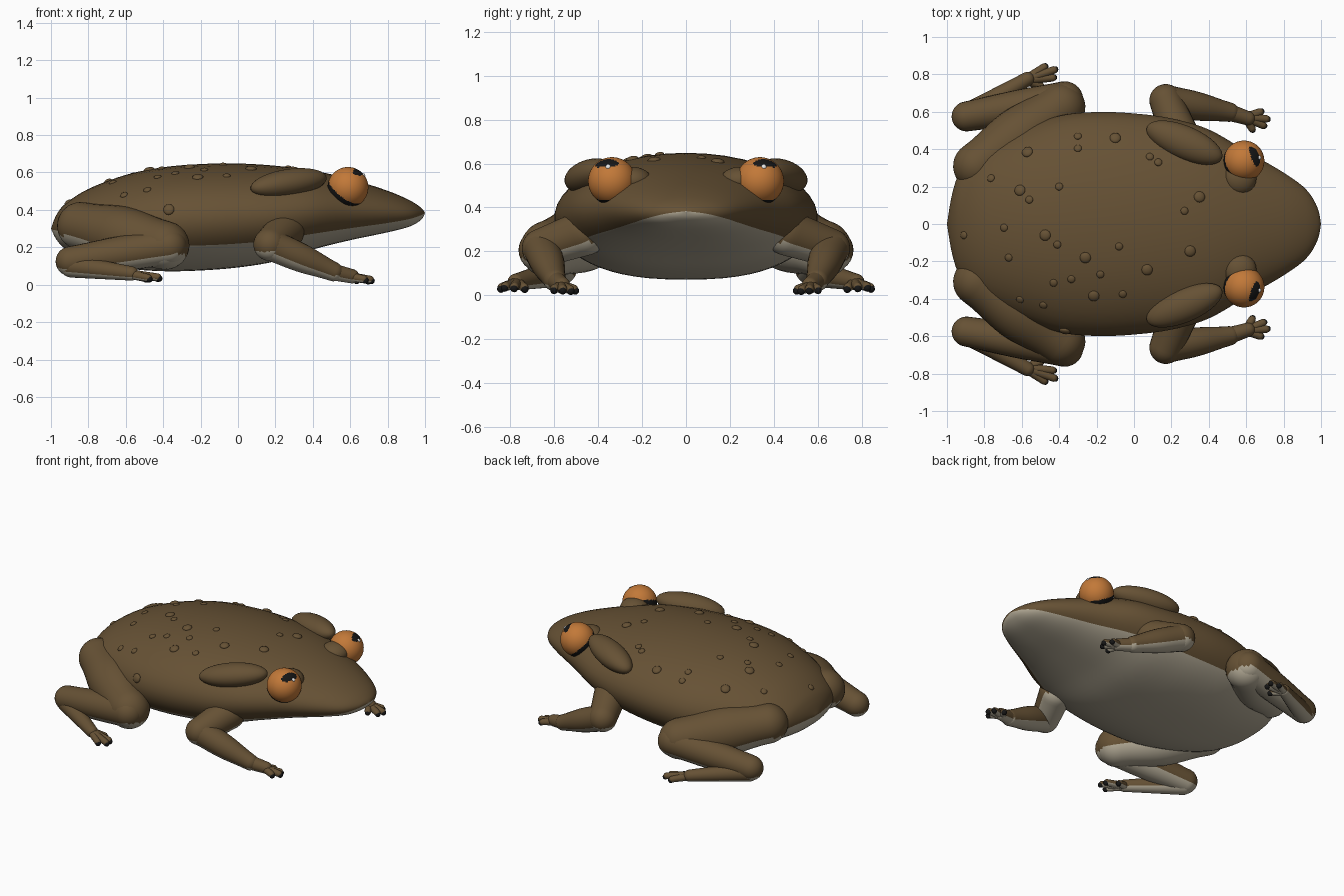
import bpy, bmesh, math
from mathutils import Vector, Matrix
from mathutils.bvhtree import BVHTree

if "Cube" in bpy.data.objects:
    bpy.data.objects.remove(bpy.data.objects["Cube"])


def material(name, rgb):
    m = bpy.data.materials.new(name)
    m.diffuse_color = (*rgb, 1)
    m.use_nodes = True
    m.node_tree.nodes["Principled BSDF"].inputs["Base Color"].default_value = m.diffuse_color
    return m


BROWN = material("brown_skin", (0.133, 0.083, 0.035))
PALE = material("pale_belly", (0.46, 0.41, 0.31))
ORANGE = material("orange_iris", (0.54, 0.19, 0.04))
BLACK = material("black", (0.008, 0.008, 0.008))
WHITE = material("white_glint", (0.8, 0.8, 0.8))


def finish(bm, name, mats, rule=None):
    """Turn a bmesh into a smooth object, colouring faces by a rule on their normal."""
    bmesh.ops.recalc_face_normals(bm, faces=bm.faces)
    bm.normal_update()
    for f in bm.faces:
        f.smooth = True
        if rule:
            f.material_index = rule(f)
    me = bpy.data.meshes.new(name)
    bm.to_mesh(me)
    bm.free()
    for m in mats:
        me.materials.append(m)
    ob = bpy.data.objects.new(name, me)
    bpy.context.collection.objects.link(ob)
    return ob


def ellipsoid(name, loc, radii, mats, rot=Matrix(), seg=24, rule=None):
    bm = bmesh.new()
    mat = Matrix.Translation(loc) @ rot.to_4x4() @ Matrix.Diagonal((*radii, 1))
    bmesh.ops.create_uvsphere(bm, u_segments=seg, v_segments=seg * 2 // 3, radius=1, matrix=mat)
    return finish(bm, name, mats, rule)


def capsule(name, p0, p1, r0, r1, bulge=0.0, seg=24, pale=-0.42):
    """Round-ended tapered limb between two points, optionally fatter midway."""
    p0, p1 = Vector(p0), Vector(p1)
    d = p1 - p0
    L = d.length
    rot = d.to_track_quat('Z', 'Y').to_matrix()
    prof = [(r0 * math.sin(i * math.pi / 16), -r0 * math.cos(i * math.pi / 16)) for i in range(9)]
    for i in range(1, 10):
        t = i / 10
        prof.append((r0 + (r1 - r0) * t + bulge * math.sin(math.pi * t) ** 2, L * t))
    prof += [(r1 * math.cos(i * math.pi / 16), L + r1 * math.sin(i * math.pi / 16)) for i in range(9)]
    bm = bmesh.new()
    rings = []
    for r, z in prof:
        ring = []
        for k in range(seg):
            a = 2 * math.pi * k / seg
            ring.append(bm.verts.new(p0 + rot @ Vector((r * math.cos(a), r * math.sin(a), z))))
        rings.append(ring)
    for A, B in zip(rings, rings[1:]):
        for k in range(seg):
            j = (k + 1) % seg
            bm.faces.new((A[k], A[j], B[j], B[k]))
    bmesh.ops.remove_doubles(bm, verts=bm.verts, dist=1e-5)
    return finish(bm, name, [BROWN, PALE], lambda f: int(f.normal.z < pale))


# body stations: x, half width, top z, bottom z, colour edge z
STATIONS = [
    (-1.0, 0.0, 0.30, 0.30, 0.295), (-0.97, 0.17, 0.375, 0.24, 0.29), (-0.92, 0.295, 0.435, 0.19, 0.275),
    (-0.8, 0.41, 0.512, 0.132, 0.25), (-0.6, 0.51, 0.587, 0.088, 0.225), (-0.4, 0.58, 0.628, 0.072, 0.21),
    (-0.2, 0.60, 0.645, 0.076, 0.21), (0.0, 0.592, 0.648, 0.092, 0.22), (0.2, 0.565, 0.636, 0.125, 0.24),
    (0.4, 0.505, 0.61, 0.188, 0.272), (0.6, 0.39, 0.565, 0.238, 0.302), (0.8, 0.275, 0.502, 0.28, 0.33),
    (0.92, 0.185, 0.45, 0.312, 0.352), (0.98, 0.09, 0.41, 0.348, 0.372), (1.0, 0.0, 0.383, 0.383, 0.383)]


def smooth_stations(rows, n=5):
    out = []
    for i in range(len(rows) - 1):
        a, b = rows[i], rows[i + 1]
        p, q = rows[max(i - 1, 0)], rows[min(i + 2, len(rows) - 1)]
        for s in range(n):
            t = s / n
            row = []
            for pa, va, vb, qb in zip(p, a, b, q):
                c2 = 2 * pa - 5 * va + 4 * vb - qb
                c3 = 3 * va - pa - 3 * vb + qb
                row.append(va + 0.5 * t * ((vb - pa) + t * (c2 + t * c3)))
            out.append(row)
    return out + [rows[-1]]


# body with an even edge line between back and belly
UP, LOW = 14, 10
bm = bmesh.new()
rings = []
for x, w, zt, zb, zs in smooth_stations(STATIONS):
    zm = zb + 0.48 * (zt - zb)
    e = 0.8
    f = max(0.0, min(0.95, (zm - zs) / max(zm - zb, 1e-6)))
    a = -math.asin(f)
    angs = [math.pi / 2 + (a - math.pi / 2) * i / UP for i in range(UP + 1)]
    angs += [a + (-math.pi / 2 - a) * i / LOW for i in range(1, LOW + 1)]
    side = []
    for t in angs:
        c, s = max(math.cos(t), 0), math.sin(t)
        if s >= 0:
            side.append((w * c, zm + (zt - zm) * s))
        else:
            side.append((w * c ** e, zm - (zm - zb) * -s))
    loop = side + [(-y, z) for y, z in side[-2:0:-1]]
    rings.append([bm.verts.new((x, y, z)) for y, z in loop])
N = len(rings[0])
for A, B in zip(rings, rings[1:]):
    for k in range(N):
        j = (k + 1) % N
        face = bm.faces.new((A[k], A[j], B[j], B[k]))
        face.material_index = int(UP <= k < UP + 2 * LOW)
bmesh.ops.remove_doubles(bm, verts=bm.verts, dist=1e-5)
bmesh.ops.recalc_face_normals(bm, faces=bm.faces)
skin = BVHTree.FromBMesh(bm)
finish(bm, "body", [BROWN, PALE])

# warts seated on the back, large ones first
WARTS = [(-.37, -.572), (-.475, -.06), (.35, .145), (.30, -.145), (.07, -.245), (-.10, .46), (-.26, -.18),
         (-.61, .18), (-.57, .385), (-.215, -.385),
         (-.30, .47), (-.30, .405), (.085, .36), (.13, .33), (-.765, .245), (-.56, .13), (-.40, .20),
         (.27, .07), (-.91, -.06), (-.695, -.02), (-.41, -.11), (-.08, -.12), (-.67, -.18),
         (-.18, -.27), (-.335, -.295), (-.43, -.315), (-.61, -.405), (-.485, -.435), (-.06, -.375)]
for i, (x, y) in enumerate(WARTS):
    hit, nor, _, _ = skin.ray_cast(Vector((x, y, 2)), Vector((0, 0, -1)))
    if hit:
        r = 0.03 if i < 10 else 0.021
        ellipsoid("wart", hit, (r, r, r * 0.5), [BROWN], nor.to_track_quat('Z', 'Y').to_matrix(), 14)

for s, side in ((-1, "right"), (1, "left")):
    # eye: iris, wide pupil, dark lower rim
    eye = Vector((0.588, 0.337 * s, 0.52))
    look = Vector((0.55, 0.24 * s, 0.76)).normalized()
    across = Vector((-0.3, s, 0)).normalized()
    across = (across - look * across.dot(look)).normalized()
    down = look.cross(across)
    rim = Vector((0.56, 0.36 * s, 0.75)).normalized()

    def eye_rule(f):
        n = f.normal
        if n.dot(look) > 0 and (n.dot(across) / 0.52) ** 2 + (n.dot(down) / 0.26) ** 2 < 1:
            return 1
        return int(n.dot(rim) < -0.22)

    ellipsoid(side + "_eye", eye, (0.109,) * 3, [ORANGE, BLACK], seg=72, rule=eye_rule)
    glint = (look - across * 0.1 + Vector((0.12, 0, -0.22))).normalized()
    ellipsoid(side + "_eye_glint", eye + glint * 0.103, (0.013,) * 3, [WHITE], seg=12)

    # brow beside the eye and gland behind it
    ellipsoid(side + "_brow", (0.565, 0.245 * s, 0.522), (0.09, 0.09, 0.063), [BROWN])
    rot = Matrix.Rotation(math.radians(-23 * s), 3, 'Z') @ Matrix.Rotation(math.radians(-8), 3, 'Y')
    ellipsoid(side + "_gland", (0.27, 0.435 * s, 0.543), (0.22, 0.09, 0.075), [BROWN], rot, 32)

    # front leg
    capsule(side + "_upper_arm", (0.25, 0.46 * s, 0.285), (0.17, 0.66 * s, 0.215), 0.105, 0.088)
    capsule(side + "_forearm", (0.17, 0.66 * s, 0.215), (0.51, 0.598 * s, 0.07), 0.085, 0.052, 0.008)
    capsule(side + "_hand", (0.50, 0.60 * s, 0.07), (0.61, 0.565 * s, 0.045), 0.046, 0.038)

    # hind leg
    capsule(side + "_thigh", (-0.84, 0.31 * s, 0.315), (-0.39, 0.625 * s, 0.21), 0.127, 0.13, 0.027, 32)
    capsule(side + "_shin", (-0.37, 0.665 * s, 0.205), (-0.895, 0.575 * s, 0.125), 0.098, 0.08, 0.005)
    capsule(side + "_foot", (-0.89, 0.585 * s, 0.1), (-0.57, 0.775 * s, 0.06), 0.062, 0.038)

    # fingers and toes with dark tips
    digits = [("finger", (0.60, 0.57, 0.042), (0.63, 0.512, 0.028)),
              ("finger", (0.60, 0.57, 0.042), (0.688, 0.529, 0.026)),
              ("finger", (0.60, 0.57, 0.042), (0.705, 0.562, 0.028)),
              ("finger", (0.60, 0.57, 0.042), (0.672, 0.598, 0.030)),
              ("toe", (-0.58, 0.77, 0.057), (-0.50, 0.738, 0.036)),
              ("toe", (-0.58, 0.77, 0.057), (-0.437, 0.782, 0.038)),
              ("toe", (-0.58, 0.77, 0.057), (-0.43, 0.823, 0.040)),
              ("toe", (-0.58, 0.77, 0.057), (-0.482, 0.838, 0.036))]
    for name, a, b in digits:
        a, b = Vector((a[0], a[1] * s, a[2])), Vector((b[0], b[1] * s, b[2]))
        capsule(f"{side}_{name}", a, b, 0.026, 0.0205, seg=14)
        tip = b + (b - a).normalized() * 0.009 - Vector((0, 0, 0.006))
        ellipsoid(f"{side}_{name}_tip", tip, (0.0175,) * 3, [BLACK], seg=12)
